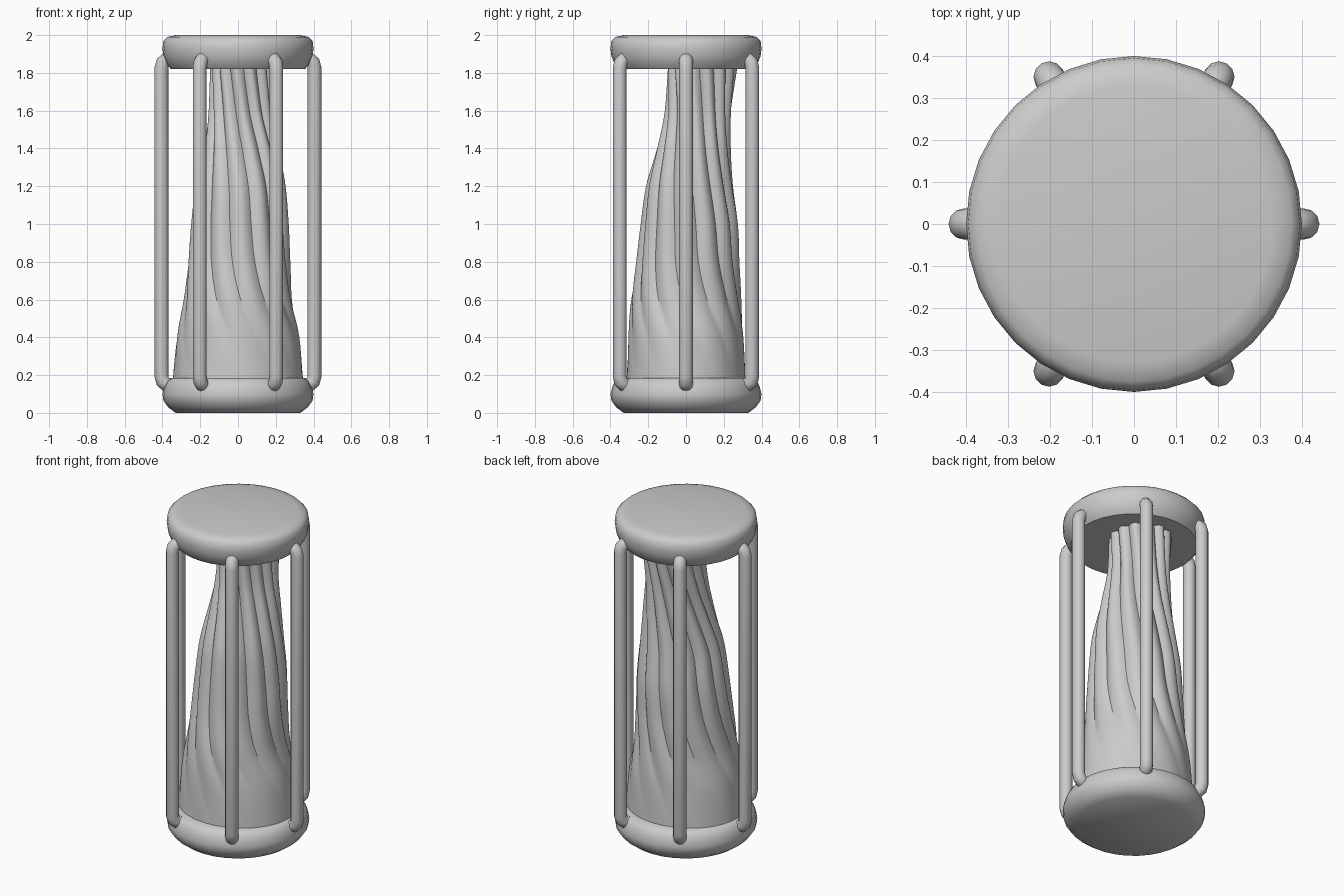
import bpy
import bmesh
from math import sin, cos, pi, radians

cube = bpy.data.objects.get("Cube")
if cube:
    bpy.data.objects.remove(cube, do_unlink=True)

GREY = (0.6, 0.6, 0.6, 1)
grey = bpy.data.materials.new("plain grey")
grey.use_nodes = True
grey.diffuse_color = GREY
grey.node_tree.nodes["Principled BSDF"].inputs["Base Color"].default_value = GREY


def finish(obj, angle):
    """Give the part its material and smooth shading with sharp edges."""
    if not obj.data.materials:
        obj.data.materials.append(grey)
    bpy.ops.object.select_all(action="DESELECT")
    obj.select_set(True)
    bpy.context.view_layer.objects.active = obj
    bpy.ops.object.shade_smooth_by_angle(angle=radians(angle))


def skin(name, rings, angle):
    """Join rings of points, bottom to top, into a closed skin."""
    bm = bmesh.new()
    loops = [[bm.verts.new(p) for p in ring] for ring in rings]
    count = len(loops[0])
    for low, high in zip(loops, loops[1:]):
        for i in range(count):
            j = (i + 1) % count
            bm.faces.new((low[i], low[j], high[j], high[i]))
    bm.faces.new(loops[0][::-1])
    bm.faces.new(loops[-1])
    mesh = bpy.data.meshes.new(name)
    bm.to_mesh(mesh)
    bm.free()
    obj = bpy.data.objects.new(name, mesh)
    bpy.context.collection.objects.link(obj)
    finish(obj, angle)


def disc(name, profile, sides=32):
    turns = [2 * pi * i / sides for i in range(sides)]
    skin(name, [[(r * cos(a), r * sin(a), z) for a in turns] for r, z in profile], 50)


def blend(keys, t):
    """Smooth curve through evenly indexed rows of values."""
    i = min(int(t), len(keys) - 2)
    f = t - i
    a, b, c, d = (keys[max(0, min(k, len(keys) - 1))] for k in range(i - 1, i + 3))
    return [q + f / 2 * (s - p + f * (2 * p - 5 * q + 4 * s - u + f * (3 * (q - s) + u - p)))
            for p, q, s, u in zip(a, b, c, d)]


# Round base and lid
disc("base", [(0.33, 0), (0.37, 0.03), (0.395, 0.065), (0.4, 0.1), (0.39, 0.14),
              (0.375, 0.17), (0.35, 0.185)])
disc("lid", [(0.355, 1.82), (0.38, 1.85), (0.395, 1.89), (0.4, 1.93), (0.395, 1.97),
             (0.375, 1.99), (0.33, 2)])

# Twisted pleated column: height, centre x and y, radius x and y, twist, pleat depth
KEYS = [
    (0.17, 0, 0, 0.345, 0.315, 90, 0),
    (0.4, 0, 0, 0.325, 0.305, 74, 0.006),
    (0.6, 0, 0, 0.288, 0.293, 58, 0.016),
    (0.8, 0.005, 0.01, 0.272, 0.275, 47, 0.022),
    (1, 0.01, 0.02, 0.26, 0.26, 42, 0.025),
    (1.2, 0.015, 0.02, 0.24, 0.232, 38, 0.025),
    (1.4, 0.02, 0.04, 0.205, 0.197, 28, 0.025),
    (1.6, 0.02, 0.065, 0.177, 0.177, 15, 0.025),
    (1.84, 0.025, 0.087, 0.172, 0.186, 0, 0.025),
]
PLEATS, STEPS, ROWS = 13, 10, 5
rings = []
for row in range((len(KEYS) - 1) * ROWS + 1):
    z, cx, cy, rx, ry, twist, depth = blend(KEYS, row / ROWS)
    ring = []
    for i in range(PLEATS * STEPS):
        a = 2 * pi * i / (PLEATS * STEPS) + radians(twist - 145)
        dip = depth * (1 - abs(sin(pi * i / STEPS)))
        ring.append((cx + (rx - dip) * cos(a), cy + (ry - dip) * sin(a), z))
    rings.append(ring)
skin("pleated_column", rings, 35)

# Six rods with ends bent into the base and lid
half = [(0.345, 0.146), (0.38, 0.15), (0.398, 0.165), (0.405, 0.195)]
path = half + [(r, 2.02 - z) for r, z in reversed(half)]
for n in range(6):
    a = n * pi / 3
    curve = bpy.data.curves.new("rod_path", "CURVE")
    curve.dimensions = "3D"
    curve.bevel_depth = 0.037
    curve.bevel_resolution = 4
    curve.use_fill_caps = True
    spline = curve.splines.new("POLY")
    spline.points.add(len(path) - 1)
    for point, (r, z) in zip(spline.points, path):
        point.co = (r * cos(a), r * sin(a), z, 1)
    rod = bpy.data.objects.new(f"rod_{n + 1}", curve)
    bpy.context.collection.objects.link(rod)
    bpy.ops.object.select_all(action="DESELECT")
    rod.select_set(True)
    bpy.context.view_layer.objects.active = rod
    bpy.ops.object.convert(target="MESH")
    finish(bpy.context.view_layer.objects.active, 40)
